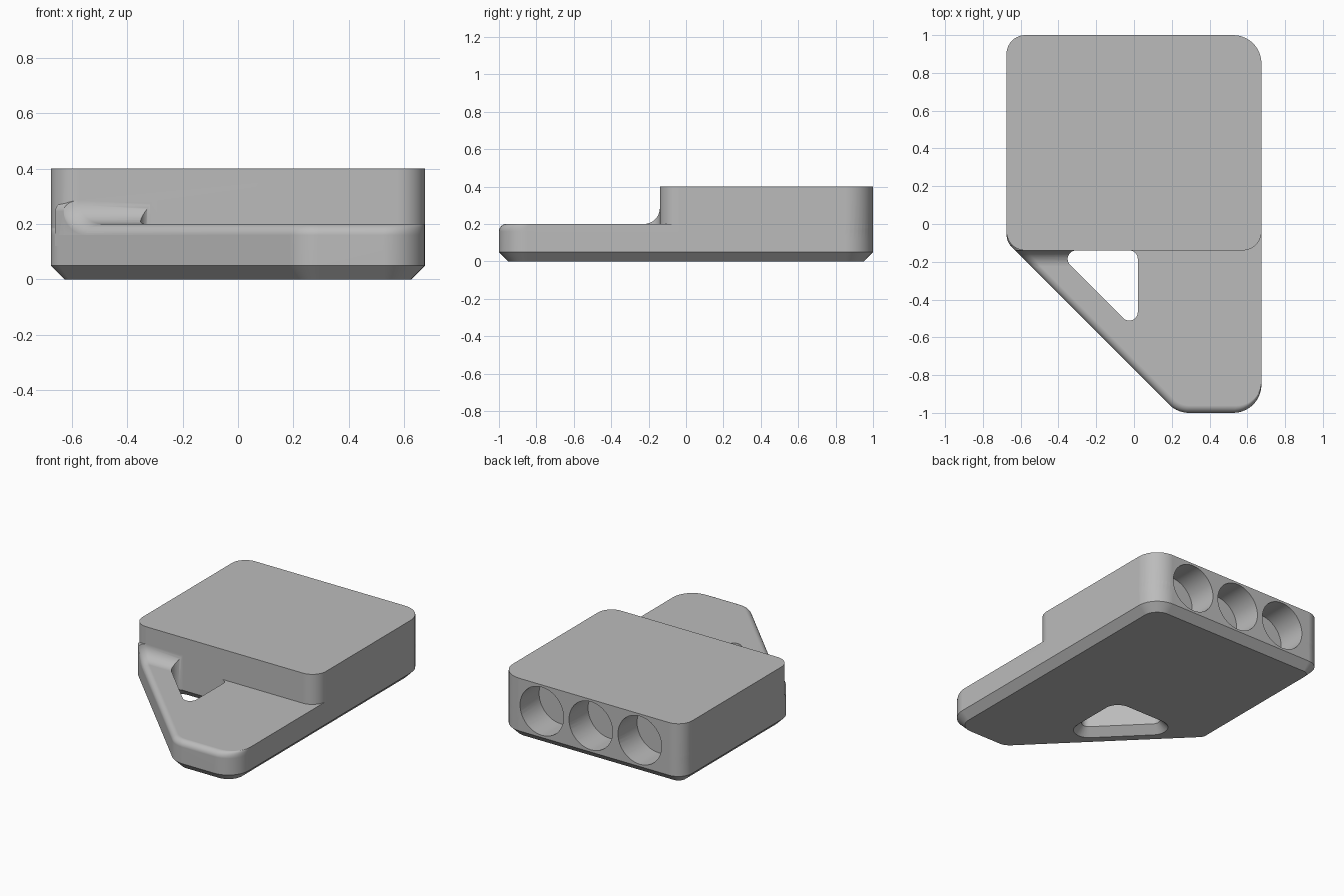
import bpy
import bmesh
from math import sin, cos, pi, sqrt
from mathutils import Vector, Matrix

cube = bpy.data.objects.get("Cube")
if cube:
    bpy.data.objects.remove(cube, do_unlink=True)

grey = bpy.data.materials.new("plain_grey")
grey.use_nodes = True
grey.diffuse_color = (0.5, 0.5, 0.5, 1)
grey.node_tree.nodes["Principled BSDF"].inputs["Base Color"].default_value = (0.5, 0.5, 0.5, 1)

PLATE_TOP, BLOCK_TOP, CHAMFER = 0.2, 0.4, 0.05
FRONT_Y = -0.14          # front wall of the raised block
DIAGONAL = -0.77         # slanted side lies on x + y = DIAGONAL
ROLL = 0.04              # rounding of the slanted and front edges
RAMP = 0.085             # fillet radius between arm and block


def outline(corners, offsets, steps=10):
    """Rounded counter-clockwise polygon with every edge moved inward by its offset."""
    n = len(corners)
    pts = [Vector(c[:2]) for c in corners]
    normals = []
    for i in range(n):
        d = (pts[(i + 1) % n] - pts[i]).normalized()
        normals.append(Vector((-d.y, d.x)))
    result = []
    for i in range(n):
        a, b = normals[i - 1], normals[i]
        det = a.x * b.y - a.y * b.x
        radius = corners[i][2] - (offsets[i - 1] + offsets[i]) / 2
        oa, ob = offsets[i - 1] + radius, offsets[i] + radius
        centre = pts[i] + Vector((oa * b.y - ob * a.y, a.x * ob - b.x * oa)) / det
        turn = a.angle(b)
        for k in range(steps + 1):
            result.append(centre - radius * (Matrix.Rotation(turn * k / steps, 2) @ a))
    return result


def loft(name, rings):
    """Closed solid through rings of equal point count."""
    bm = bmesh.new()
    loops = [[bm.verts.new(p) for p in ring] for ring in rings]
    for low, high in zip(loops, loops[1:]):
        for i in range(len(low)):
            j = (i + 1) % len(low)
            bm.faces.new((low[i], low[j], high[j], high[i]))
    bm.faces.new(loops[0][::-1])
    bm.faces.new(loops[-1])
    bmesh.ops.recalc_face_normals(bm, faces=bm.faces)
    mesh = bpy.data.meshes.new(name)
    bm.to_mesh(mesh)
    bm.free()
    mesh.materials.append(grey)
    obj = bpy.data.objects.new(name, mesh)
    bpy.context.collection.objects.link(obj)
    return obj


def layers(corners, levels):
    """Rings from (height, offsets) pairs."""
    return [[(p.x, p.y, z) for p in outline(corners, offs)] for z, offs in levels]


def combine(target, other, operation):
    mod = target.modifiers.new(operation.lower(), "BOOLEAN")
    mod.operation, mod.object, mod.solver = operation, other, "EXACT"
    bpy.context.view_layer.objects.active = target
    bpy.ops.object.modifier_apply(modifier=mod.name)
    bpy.data.objects.remove(other, do_unlink=True)


# Base plate: chamfered underside, rolled top on the slanted and front edges
plate_corners = [(0.675, -1, 0.15), (0.675, 1, 0.15), (-0.675, 1, 0.1),
                 (-0.675, DIAGONAL + 0.675, 0.1), (DIAGONAL + 1, -1, 0.15)]
levels = [(0, [CHAMFER] * 5), (CHAMFER, [0] * 5)]
arc = [pi / 2 * k / 8 for k in range(9)]
for a in arc:
    inset = ROLL * (1 - cos(a))
    levels.append((PLATE_TOP - ROLL * (1 - sin(a)), [0, 0, 0, inset, inset]))
body = loft("holder_body", layers(plate_corners, levels))

# Concave ramp where the slanted arm meets the block
rings = []
path = [(FRONT_Y - RAMP * (1 - sin(t)), PLATE_TOP + RAMP * (1 - cos(t))) for t in arc]
path.append((FRONT_Y + 0.03, PLATE_TOP + RAMP))
for y, z in path:
    left, right, floor = DIAGONAL - y, -0.28, 0.12
    ring = [(left, y, floor)]
    for a in arc:
        ring.append((left + sqrt(2) * ROLL * (1 - cos(a)), y, z - ROLL * (1 - sin(a))))
    ring += [(right, y, z), (right, y, floor)]
    rings.append(ring)
combine(body, loft("arm_ramp", rings), "UNION")

# Triangular strap opening, flared at the underside
opening = [(-0.415, FRONT_Y, 0.045), (0.02, FRONT_Y - 0.435, 0.045), (0.02, FRONT_Y, 0.045)]
flare = CHAMFER + 0.01
cutter = loft("strap_opening", layers(opening, [(-0.01, [-flare] * 3), (CHAMFER, [0] * 3),
                                                (BLOCK_TOP, [0] * 3)]))
combine(body, cutter, "DIFFERENCE")

# Raised block
block_corners = [(0.675, FRONT_Y, 0.1), (0.675, 1, 0.15), (-0.675, 1, 0.1), (-0.675, FRONT_Y, 0.1)]
block = loft("raised_block", layers(block_corners, [(0.1, [0] * 4), (BLOCK_TOP, [0] * 4)]))
combine(body, block, "UNION")

# Three round blind sockets in the back
for x in (-0.36, 0, 0.36):
    rings = [[(x + 0.16 * cos(2 * pi * k / 48), y, 0.225 + 0.16 * sin(2 * pi * k / 48))
              for k in range(48)] for y in (0.8, 1.05)]
    combine(body, loft("back_socket", rings), "DIFFERENCE")

# Smooth curved areas, keep hard edges crisp
bpy.ops.object.select_all(action="DESELECT")
body.select_set(True)
bpy.context.view_layer.objects.active = body
bpy.ops.object.shade_smooth_by_angle(angle=pi / 6)
weighted = body.modifiers.new("flat_face_normals", "WEIGHTED_NORMAL")
weighted.keep_sharp = True
